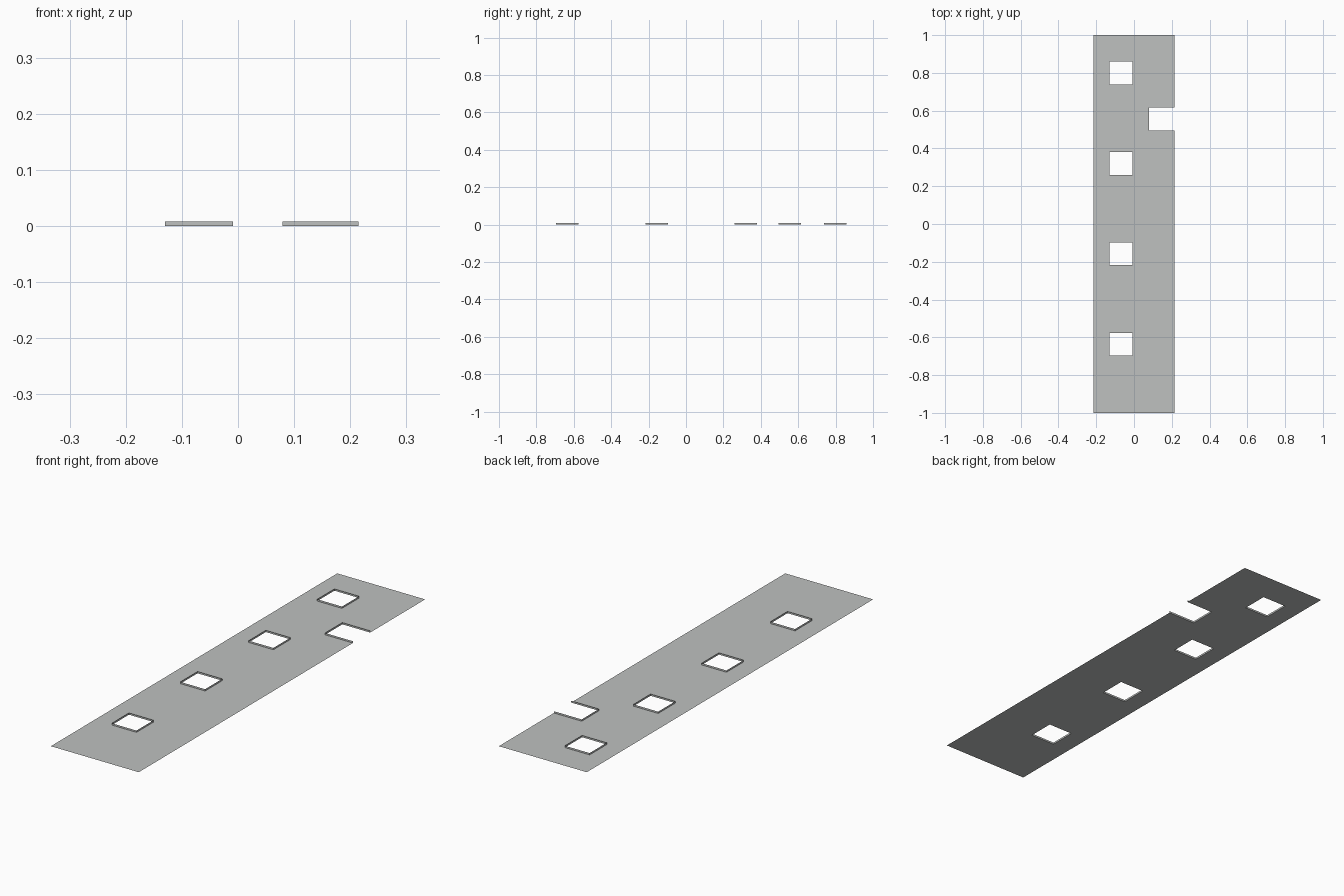
import bpy, bmesh

if "Cube" in bpy.data.objects:
    bpy.data.objects.remove(bpy.data.objects["Cube"])

HALF_W, HALF_L, RIM_H = 0.215, 1.0, 0.008
S = 0.06  # half size of an opening

grey = bpy.data.materials.new("light grey")
grey.diffuse_color = (0.52, 0.535, 0.527, 1)
grey.use_nodes = True
grey.node_tree.nodes["Principled BSDF"].inputs["Base Color"].default_value = grey.diffuse_color

# Openings: four square holes on the left, one notch open to the right edge
holes = [(-0.13, -0.009, y - S, y + S) for y in (0.799, 0.320, -0.157, -0.636)]
notch = (0.079, HALF_W, 0.495, 0.616)
openings = holes + [notch]


def make_object(name, bm):
    mesh = bpy.data.meshes.new(name)
    bm.to_mesh(mesh)
    bm.free()
    mesh.materials.append(grey)
    obj = bpy.data.objects.new(name, mesh)
    bpy.context.collection.objects.link(obj)


# Flat pavement sheet: grid cells between all cut lines, openings left out
xs = sorted({-HALF_W, HALF_W, *(v for o in openings for v in o[:2])})
ys = sorted({-HALF_L, HALF_L, *(v for o in openings for v in o[2:])})
bm = bmesh.new()
for x0, x1 in zip(xs, xs[1:]):
    for y0, y1 in zip(ys, ys[1:]):
        cx, cy = (x0 + x1) / 2, (y0 + y1) / 2
        if any(a < cx < b and c < cy < d for a, b, c, d in openings):
            continue
        bm.faces.new([bm.verts.new((x, y, 0)) for x, y in
                      ((x0, y0), (x1, y0), (x1, y1), (x0, y1))])
bmesh.ops.remove_doubles(bm, verts=bm.verts, dist=1e-5)
make_object("flat_sheet", bm)

# Thin upright rims around the openings (the notch rim is open on the right)
bm = bmesh.new()
for a, b, c, d in openings:
    path = [(b, c), (a, c), (a, d), (b, d)]
    if b < HALF_W:
        path.append(path[0])
    for p, q in zip(path, path[1:]):
        bm.faces.new([bm.verts.new(v) for v in
                      ((*p, 0), (*p, RIM_H), (*q, RIM_H), (*q, 0))])
bmesh.ops.remove_doubles(bm, verts=bm.verts, dist=1e-5)
make_object("opening_rims", bm)
